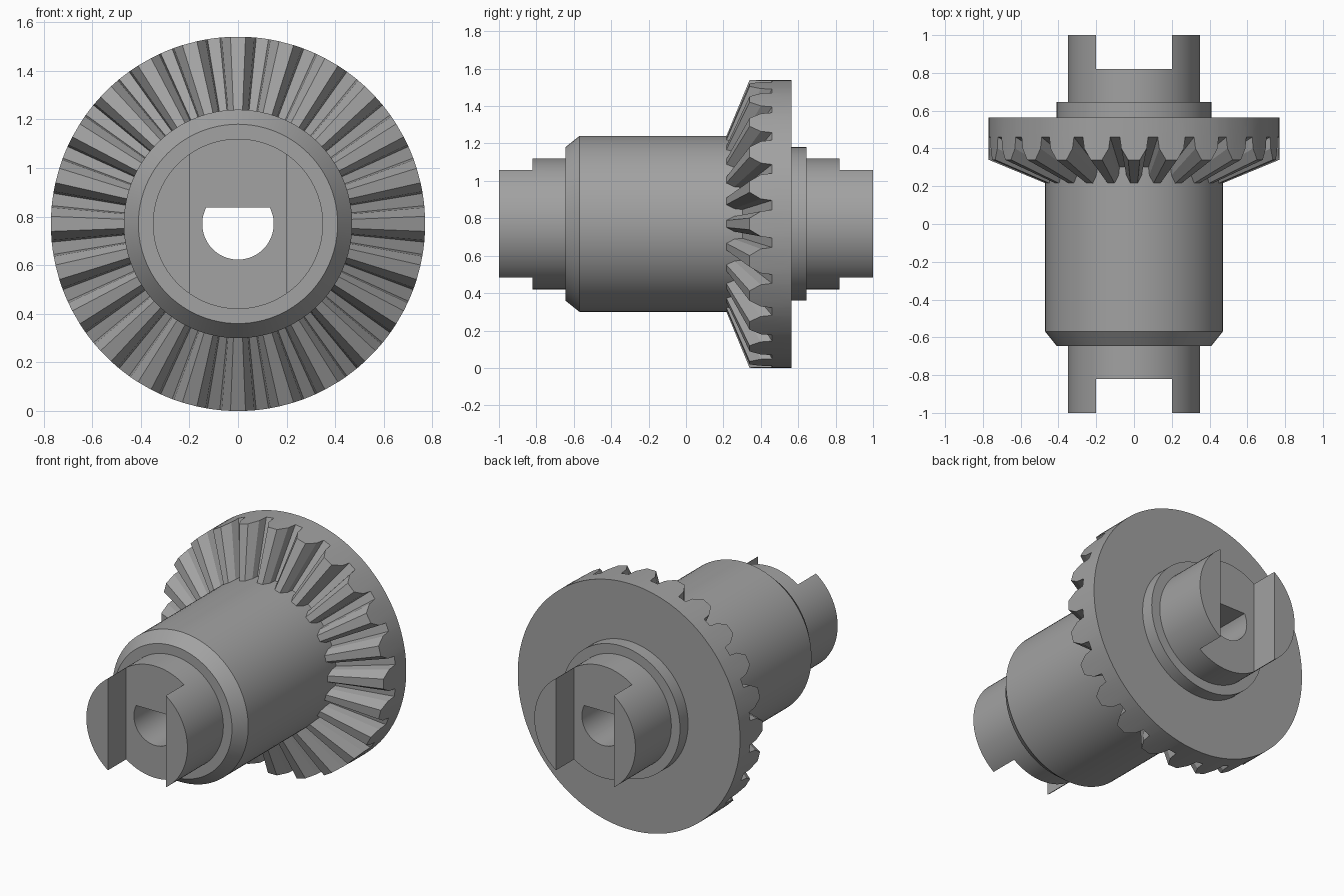
import bpy
import bmesh
from math import sin, cos, pi, radians, asin

AXIS_Z = 0.77      # height of the gear's axis, which runs along y
TEETH = 24
SEGMENTS = 96

if "Cube" in bpy.data.objects:
    bpy.data.objects.remove(bpy.data.objects["Cube"])

grey = bpy.data.materials.new("grey plastic")
grey.use_nodes = True
colour = (0.36, 0.36, 0.36, 1)
grey.diffuse_color = colour
grey.node_tree.nodes["Principled BSDF"].inputs["Base Color"].default_value = colour


def polar(r, angle, y):
    return (r * sin(angle), y, AXIS_Z + r * cos(angle))


def make_object(name, bm):
    bmesh.ops.recalc_face_normals(bm, faces=bm.faces)
    mesh = bpy.data.meshes.new(name)
    bm.to_mesh(mesh)
    bm.free()
    mesh.materials.append(grey)
    obj = bpy.data.objects.new(name, mesh)
    bpy.context.collection.objects.link(obj)
    return obj


def bridge(bm, a, b):
    n = len(a)
    for i in range(n):
        j = (i + 1) % n
        bm.faces.new((a[i], a[j], b[j], b[i]))


def lathe(name, profile):
    """Solid turned around the axis from (radius, y) points."""
    bm = bmesh.new()
    rings = [[bm.verts.new(polar(r, 2 * pi * i / SEGMENTS, y)) for i in range(SEGMENTS)]
             for r, y in profile]
    for a, b in zip(rings, rings[1:]):
        bridge(bm, a, b)
    bm.faces.new(rings[0])
    bm.faces.new(rings[-1])
    return make_object(name, bm)


def prism(name, outline, y0, y1):
    """Straight prism along y from an (x, z) outline."""
    bm = bmesh.new()
    ends = [[bm.verts.new((x, y, z)) for x, z in outline] for y in (y0, y1)]
    bridge(bm, *ends)
    bm.faces.new(ends[0])
    bm.faces.new(ends[1])
    return make_object(name, bm)


def cut(target, cutter):
    cutter.hide_render = True
    mod = target.modifiers.new("cut", "BOOLEAN")
    mod.operation = "DIFFERENCE"
    mod.solver = "EXACT"
    mod.object = cutter
    bpy.context.view_layer.objects.active = target
    bpy.ops.object.modifier_apply(modifier=mod.name)
    bpy.data.objects.remove(cutter)


def smooth(obj, degrees):
    bpy.ops.object.select_all(action="DESELECT")
    obj.select_set(True)
    bpy.context.view_layer.objects.active = obj
    bpy.ops.object.shade_smooth_by_angle(angle=radians(degrees))


# Hub: stepped shaft with a chamfered barrel and a rear collar
hub = lathe("hub", [(0.35, -1), (0.35, -0.645), (0.41, -0.645), (0.47, -0.57),
                    (0.47, 0.55), (0.41, 0.55), (0.41, 0.645), (0.35, 0.645), (0.35, 1)])

# Drive slots across both shaft ends
for y0, y1 in ((-1.1, -0.82), (0.82, 1.1)):
    slot = [(-0.2, 0.2), (0.2, 0.2), (0.2, 1.4), (-0.2, 1.4)]
    cut(hub, prism("slot_cutter", slot, y0, y1))

# D-shaped bore with its flat at the top
bore_r, flat = 0.147, 0.068
start = pi / 2 - asin(flat / bore_r)
steps = 36
bore = []
for i in range(steps + 1):
    x, _, z = polar(bore_r, start + (2 * pi - 2 * start) * i / steps, 0)
    bore.append((x, z))
cut(hub, prism("bore_cutter", bore, -1.2, 1.2))
smooth(hub, 25)

# Bevel crown: one closed strip whose front face rises and falls with the teeth
tooth = [(-7.5, 0), (-5.6, 0), (-5.0, 0.5), (-2.3, 1), (2.3, 1), (5.0, 0.5), (5.6, 0)]
bm = bmesh.new()
loops = [[], [], [], []]
for t in range(TEETH):
    for degrees, height in tooth:
        a = 2 * pi * t / TEETH + radians(degrees)
        section = [(0.468, 0.565), (0.468, 0.30 - 0.085 * height),
                   (0.77, 0.46 - 0.12 * height), (0.77, 0.565)]
        for loop, (r, y) in zip(loops, section):
            loop.append(bm.verts.new(polar(r, a, y)))
for k in range(4):
    bridge(bm, loops[k], loops[(k + 1) % 4])
# Close the back of the crown towards the collar
inner = [bm.verts.new(polar(0.40, 2 * pi * i / len(loops[0]), 0.565))
         for i in range(len(loops[0]))]
bridge(bm, loops[0], inner)
crown = make_object("bevel_crown", bm)
smooth(crown, 15)
